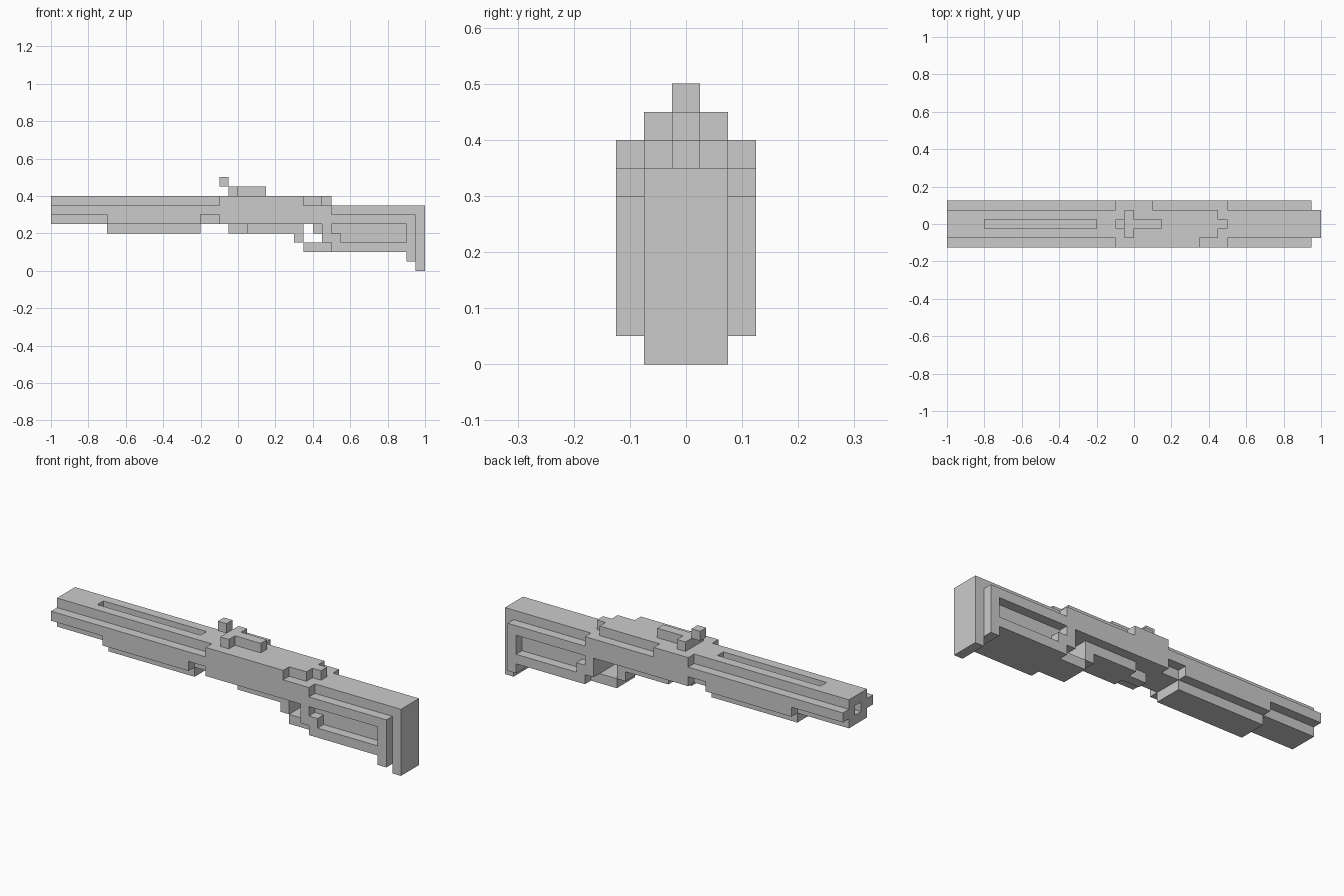
import bpy, bmesh
from mathutils import Vector

if "Cube" in bpy.data.objects:
    bpy.data.objects.remove(bpy.data.objects["Cube"])

U = 0.05          # block size
cells = {}        # (i, j, k) -> part name


def box(part, x0, x1, z0, z1, rows=(0,)):
    """Fill blocks between grid lines; part=None carves them away."""
    for i in range(x0, x1):
        for j in rows:
            for k in range(z0, z1):
                if part:
                    cells.setdefault((i, j, k), part)
                else:
                    cells.pop((i, j, k), None)


CORE, MID, SIDES = (0,), (-1, 0, 1), (-2, 2)

# barrel with vent slot, bore and side rails
box("barrel", -20, -2, 5, 8, MID)
box(None, -16, -4, 7, 8, CORE)
box(None, -20, -18, 6, 7, CORE)
box("side_rails", -20, -2, 6, 7, SIDES)

# handguard
box("handguard", -14, -4, 4, 5, MID)
box("handguard", -14, -4, 5, 6, SIDES)

# receiver, with upper sides cut shorter on the back side
box("receiver", -2, 9, 5, 8, MID)
box("receiver", 9, 10, 5, 7, MID)
box("receiver", 9, 10, 7, 8, CORE)
box("receiver", -2, 10, 5, 7, SIDES)
box("receiver", -2, 7, 7, 8, (-2,))
box("receiver", -2, 2, 7, 8, (2,))
box("receiver_floor", -1, 1, 4, 5, CORE)
box("receiver_floor", 1, 7, 4, 5, MID)

# sight and top latch
box("top_latch", -1, 0, 8, 9, MID)
box("top_latch", 0, 3, 8, 9, CORE)
box("sight", -2, -1, 9, 10, CORE)

# trigger and guard
box("trigger", 8, 9, 4, 5, CORE)
box("trigger_guard", 6, 7, 3, 4, MID)
box("trigger_guard", 7, 10, 2, 3, MID)

# stock: core, raised side frame, butt plate
box("stock", 10, 18, 2, 7, MID)
box("stock", 18, 19, 1, 7, MID)
box("stock", 9, 10, 3, 5, MID)
box("stock_frame", 10, 19, 5, 6, SIDES)
box("stock_frame", 10, 18, 2, 3, SIDES)
box("stock_frame", 9, 11, 3, 4, SIDES)
box("stock_frame", 9, 10, 4, 5, SIDES)
box("stock_frame", 18, 19, 1, 6, SIDES)
box("butt_plate", 19, 20, 0, 7, MID)

# skin every part with its exposed faces only
for part in dict.fromkeys(cells.values()):
    bm = bmesh.new()
    for cell in [c for c, p in cells.items() if p == part]:
        centre = Vector((cell[0] + 0.5, cell[1], cell[2] + 0.5))
        for axis in range(3):
            for s in (-1, 1):
                nb = list(cell)
                nb[axis] += s
                if tuple(nb) in cells:
                    continue
                n, a, b = Vector(), Vector(), Vector()
                n[axis] = s / 2
                a[(axis + 1) % 3] = 0.5
                b[(axis + 2) % 3] = s * 0.5
                ring = (-a - b, a - b, a + b, b - a)
                bm.faces.new([bm.verts.new((centre + n + r) * U) for r in ring])
    bmesh.ops.remove_doubles(bm, verts=bm.verts, dist=0.001)
    bmesh.ops.dissolve_limit(bm, angle_limit=0.02, verts=bm.verts, edges=bm.edges)
    mesh = bpy.data.meshes.new(part)
    bm.to_mesh(mesh)
    bm.free()
    bpy.context.collection.objects.link(bpy.data.objects.new(part, mesh))
